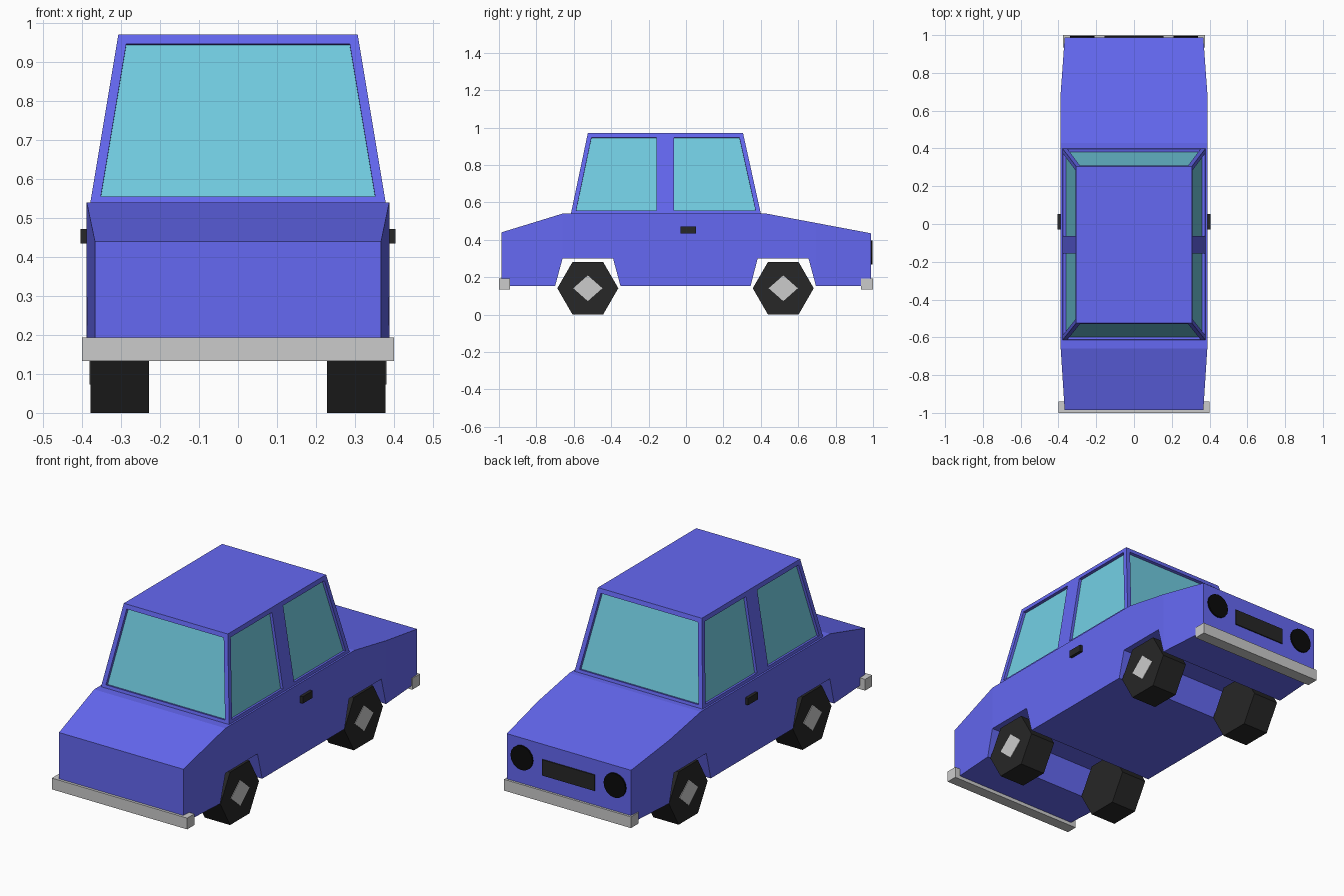
import bpy, bmesh, math
from mathutils import Matrix, Vector

if "Cube" in bpy.data.objects:
    bpy.data.objects.remove(bpy.data.objects["Cube"])


def material(name, rgb):
    m = bpy.data.materials.new(name)
    m.diffuse_color = (*rgb, 1)
    m.use_nodes = True
    m.node_tree.nodes["Principled BSDF"].inputs["Base Color"].default_value = m.diffuse_color
    return m


BLUE = material("blue_paint", (0.13, 0.14, 0.89))
GLASS = material("window_glass", (0.17, 0.62, 0.77))
BLACK = material("black_rubber", (0.02, 0.02, 0.02))
DARK = material("dark_lamp", (0.003, 0.003, 0.003))


def finish(bm, name, *mats):
    bmesh.ops.recalc_face_normals(bm, faces=bm.faces)
    me = bpy.data.meshes.new(name)
    bm.to_mesh(me)
    bm.free()
    for m in mats:
        me.materials.append(m)
    ob = bpy.data.objects.new(name, me)
    bpy.context.collection.objects.link(ob)
    return ob


def box(name, lo, hi, *mats):
    lo, hi = Vector(lo), Vector(hi)
    bm = bmesh.new()
    bmesh.ops.create_cube(bm, size=1, matrix=Matrix.Translation((lo + hi) / 2)
                          @ Matrix.Diagonal((*(hi - lo), 1)))
    return finish(bm, name, *mats)


def disc(name, centre, radius, depth, sides, axis, *mats):
    bm = bmesh.new()
    bmesh.ops.create_cone(bm, cap_ends=True, segments=sides, radius1=radius,
                          radius2=radius, depth=depth,
                          matrix=Matrix.Translation(centre)
                          @ Matrix.Rotation(math.pi / 2, 4, axis))
    return finish(bm, name, *mats)


def cut(bm, y):
    bmesh.ops.bisect_plane(bm, geom=bm.verts[:] + bm.edges[:] + bm.faces[:],
                           dist=1e-4, plane_co=(0, y, 0), plane_no=(0, 1, 0))


# Lower body: side profile with wheel arches, extruded across and tapered at both ends
profile = [(-0.986, 0.152), (-0.986, 0.44), (-0.66, 0.54), (0.43, 0.54),
           (0.988, 0.435), (0.988, 0.152), (0.695, 0.152), (0.655, 0.30),
           (0.383, 0.30), (0.345, 0.152), (-0.35, 0.152), (-0.39, 0.30),
           (-0.66, 0.30), (-0.70, 0.152)]
bm = bmesh.new()
side = bm.faces.new([bm.verts.new((-0.388, y, z)) for y, z in profile])
ext = bmesh.ops.extrude_face_region(bm, geom=[side], use_keep_orig=True)
for v in ext["geom"]:
    if isinstance(v, bmesh.types.BMVert):
        v.co.x = 0.388
for y in (-0.66, 0.695):
    cut(bm, y)
for v in bm.verts:
    start = 0.66 if v.co.y < 0 else 0.695
    t = max(0, (abs(v.co.y) - start) / (0.987 - start))
    v.co.x = math.copysign(0.388 - 0.021 * t, v.co.x)
finish(bm, "body", BLUE)

# Cabin: tapered box, split at the door pillar, with recessed windows
bm = bmesh.new()
bmesh.ops.create_cube(bm, size=2)
for v in bm.verts:
    top = v.co.z > 0
    hx = 0.307 if top else 0.380
    y0, y1 = (-0.525, 0.305) if top else (-0.617, 0.402)
    v.co = (math.copysign(hx, v.co.x), y1 if v.co.y > 0 else y0,
            0.97 if top else 0.532)
for y in (-0.133, -0.087):
    cut(bm, y)
bm.normal_update()
bmesh.ops.delete(bm, geom=[f for f in bm.faces if f.normal.z < -0.9],
                 context='FACES_ONLY')
windows = [f for f in bm.faces if abs(f.normal.z) < 0.5
           and not -0.14 < f.calc_center_median().y < -0.08]
bmesh.ops.inset_individual(bm, faces=windows, thickness=0.024, use_even_offset=True)
bmesh.ops.inset_individual(bm, faces=windows, thickness=0, depth=-0.015)
for f in windows:
    f.material_index = 1
finish(bm, "cabin", BLUE, GLASS)

# Bumpers
box("front_bumper", (-0.40, -1.0, 0.133), (0.40, -0.94, 0.193))
box("rear_bumper", (-0.375, 0.935, 0.133), (0.375, 1.0, 0.193))

# Lamps and grille on the rear end
box("grille", (-0.155, 0.975, 0.27), (0.155, 0.994, 0.355), BLACK)
for s, tag in ((-1, "left"), (1, "right")):
    disc(f"lamp_{tag}", (s * 0.275, 0.986, 0.332), 0.065, 0.02, 16, 'X', DARK)
    # Door handles
    box(f"door_handle_{tag}", (s * 0.394 - 0.01, -0.03, 0.435),
        (s * 0.394 + 0.01, 0.053, 0.472), BLACK)
    # Six-sided wheels with four-sided hubs
    for y, end in ((-0.525, "front"), (0.52, "rear")):
        wheel = disc(f"wheel_{end}_{tag}", (s * 0.303, y, 0.141),
                     0.163, 0.15, 6, 'Y', BLACK)
        # Stand on a flat side
        wheel.data.transform(Matrix.Translation((0, y, 0.141))
                             @ Matrix.Rotation(math.pi / 6, 4, 'X')
                             @ Matrix.Translation((0, -y, -0.141)))
        zs = [v.co.z for v in wheel.data.vertices]
        if max(zs) > 0.29:  # keep a flat side down whatever the start angle
            wheel.data.transform(Matrix.Translation((0, y, 0.141))
                                 @ Matrix.Rotation(math.pi / 6, 4, 'X')
                                 @ Matrix.Translation((0, -y, -0.141)))
        hub = disc(f"hub_{end}_{tag}", (s * 0.376, y, 0.141), 0.078, 0.01, 4, 'Y')
        for v in hub.data.vertices:
            v.co.z = 0.141 + (v.co.z - 0.141) * 0.88
